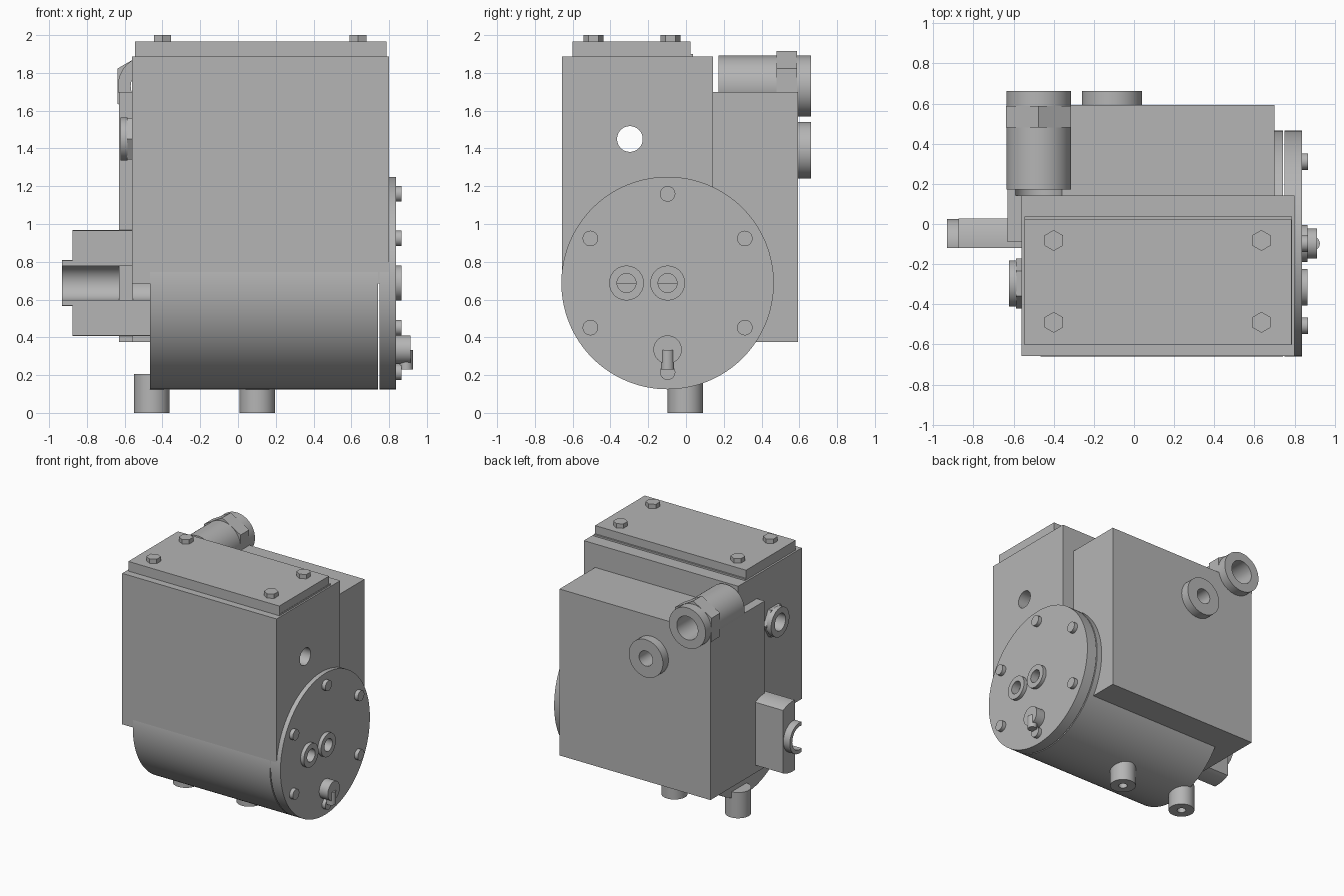
import bpy
import math
from mathutils import Vector

if "Cube" in bpy.data.objects:
    bpy.data.objects.remove(bpy.data.objects["Cube"], do_unlink=True)

# Single painted metal colour
GREY = (0.46, 0.46, 0.46, 1)
metal = bpy.data.materials.new("grey metal")
metal.use_nodes = True
metal.diffuse_color = GREY
metal.node_tree.nodes["Principled BSDF"].inputs["Base Color"].default_value = GREY

TURN = {"x": (0, math.pi / 2, 0), "y": (math.pi / 2, 0, 0), "z": (0, 0, 0)}


def finish(obj, name):
    obj.name = name
    obj.data.materials.clear()
    obj.data.materials.append(metal)
    bpy.ops.object.transform_apply(location=False, rotation=True, scale=True)
    bpy.ops.object.shade_smooth_by_angle(angle=math.radians(30))
    return obj


def box(name, low, high):
    low, high = Vector(low), Vector(high)
    bpy.ops.mesh.primitive_cube_add(size=1, location=(low + high) / 2)
    obj = bpy.context.object
    obj.scale = high - low
    return finish(obj, name)


def rod(name, axis, start, end, a, b, radius, sides=64):
    """Cylinder along an axis; a and b are its other two coordinates in xyz order."""
    place = [a, b]
    place.insert("xyz".index(axis), (start + end) / 2)
    bpy.ops.mesh.primitive_cylinder_add(vertices=sides, radius=radius, depth=end - start,
                                        location=place, rotation=TURN[axis])
    return finish(bpy.context.object, name)


def carve(obj, cutter, operation="DIFFERENCE"):
    """Apply a boolean and discard the cutter."""
    bpy.ops.object.select_all(action="DESELECT")
    obj.select_set(True)
    bpy.context.view_layer.objects.active = obj
    mod = obj.modifiers.new("cut", "BOOLEAN")
    mod.operation = operation
    mod.solver = "EXACT"
    mod.object = cutter
    bpy.ops.object.modifier_apply(modifier=mod.name)
    bpy.data.objects.remove(cutter, do_unlink=True)
    bpy.ops.object.shade_smooth_by_angle(angle=math.radians(30))
    return obj


def bore(obj, axis, start, end, a, b, radius):
    return carve(obj, rod("cutter", axis, start, end, a, b, radius, 48))


def tube(name, axis, start, end, a, b, radius, hole, sides=64):
    obj = rod(name, axis, start, end, a, b, radius, sides)
    return bore(obj, axis, start - 0.1, end + 0.1, a, b, hole)


# Shared centre line of the drum and its end parts
CY, CZ, R = -0.0975, 0.6875, 0.5625

# Main housing with a through hole
housing = box("main_housing", (-0.56, -0.657, 0.685), (0.80, 0.143, 1.887))
bore(housing, "x", -1, 1, -0.297, 1.45, 0.068)

# Lower drum and its end cover
drum = rod("drum", "x", -0.465, 0.742, CY, CZ, R, 128)
cover = rod("end_cover", "x", 0.75, 0.836, CY, CZ, R, 128)

# Lid, gasket and hexagonal lid bolts
box("gasket", (-0.545, -0.60, 1.885), (0.787, 0.037, 1.90))
box("lid", (-0.545, -0.602, 1.90), (0.785, 0.023, 1.965))
for x in (-0.40, 0.635):
    for y in (-0.49, -0.082):
        rod("lid_bolt", "z", 1.96, 2.0, x, y, 0.052, 6)

# Rear casing with a thin cheek wrapping the side of the housing
rear = box("rear_casing", (-0.63, 0.143, 0.375), (0.70, 0.592, 1.70))
bore(rear, "y", 0.40, 0.70, -0.11, 1.39, 0.06)
bore(rear, "y", 0, 1, -0.475, 1.73, 0.12)
box("side_cheek", (-0.63, -0.09, 0.375), (-0.555, 0.143, 1.70))

# Rear port
tube("rear_port", "y", 0.585, 0.662, -0.11, 1.39, 0.15, 0.06)

# Large rear pipe with a hexagonal collar
tube("rear_pipe", "y", 0.172, 0.662, -0.475, 1.73, 0.161, 0.093)
collar = rod("pipe_collar", "y", 0.48, 0.588, -0.475, 1.73, 0.187, 6)
collar.rotation_euler.y = 0
spread = max(v.co.x for v in collar.data.vertices)
if spread > 0.18:
    collar.rotation_euler.y = math.pi / 6
    bpy.ops.object.transform_apply(location=False, rotation=True, scale=False)
bore(collar, "y", 0.3, 0.8, -0.475, 1.73, 0.15)

# Side port with its hexagonal collar
tube("side_port", "x", -0.622, -0.585, -0.297, 1.45, 0.115, 0.068)
tube("side_port_collar", "x", -0.587, -0.555, -0.297, 1.45, 0.125, 0.068, 6)

# Shaft bearing: flange and sleeve, sliced flat front and back, with open bore
for name, start, radius in (("bearing_flange", -0.875, 0.28), ("bearing_sleeve", -0.932, 0.122)):
    part = rod(name, "x", start, -0.455, CY, CZ, radius)
    carve(part, box("cutter", (-2, -0.12, 0), (1, 0.027, 2)), "INTERSECT")
    bore(part, "x", -1.2, -0.465, CY, CZ, 0.092)

# Drain feet
for x, top in ((-0.457, 0.205), (0.103, 0.20)):
    foot = rod("drain_foot", "z", 0, top, x, -0.003, 0.094)
    bore(foot, "z", -0.1, 0.1, x, -0.003, 0.032)

# Cover bolts
for i in range(6):
    angle = math.radians(30 + 60 * i)
    rod("cover_bolt", "x", 0.83, 0.866, CY + 0.472 * math.cos(angle),
        CZ + 0.472 * math.sin(angle), 0.041, 32)

# Two ports on the cover
for y in (-0.315, CY):
    bore(cover, "x", 0.7, 0.9, y, CZ, 0.05)
    tube("cover_port", "x", 0.83, 0.865, y, CZ, 0.092, 0.05)

# Tap and its downward spout
rod("tap_body", "x", 0.83, 0.912, CY, 0.335, 0.075)
rod("tap_spout", "z", 0.23, 0.332, 0.891, CY, 0.035, 32)
